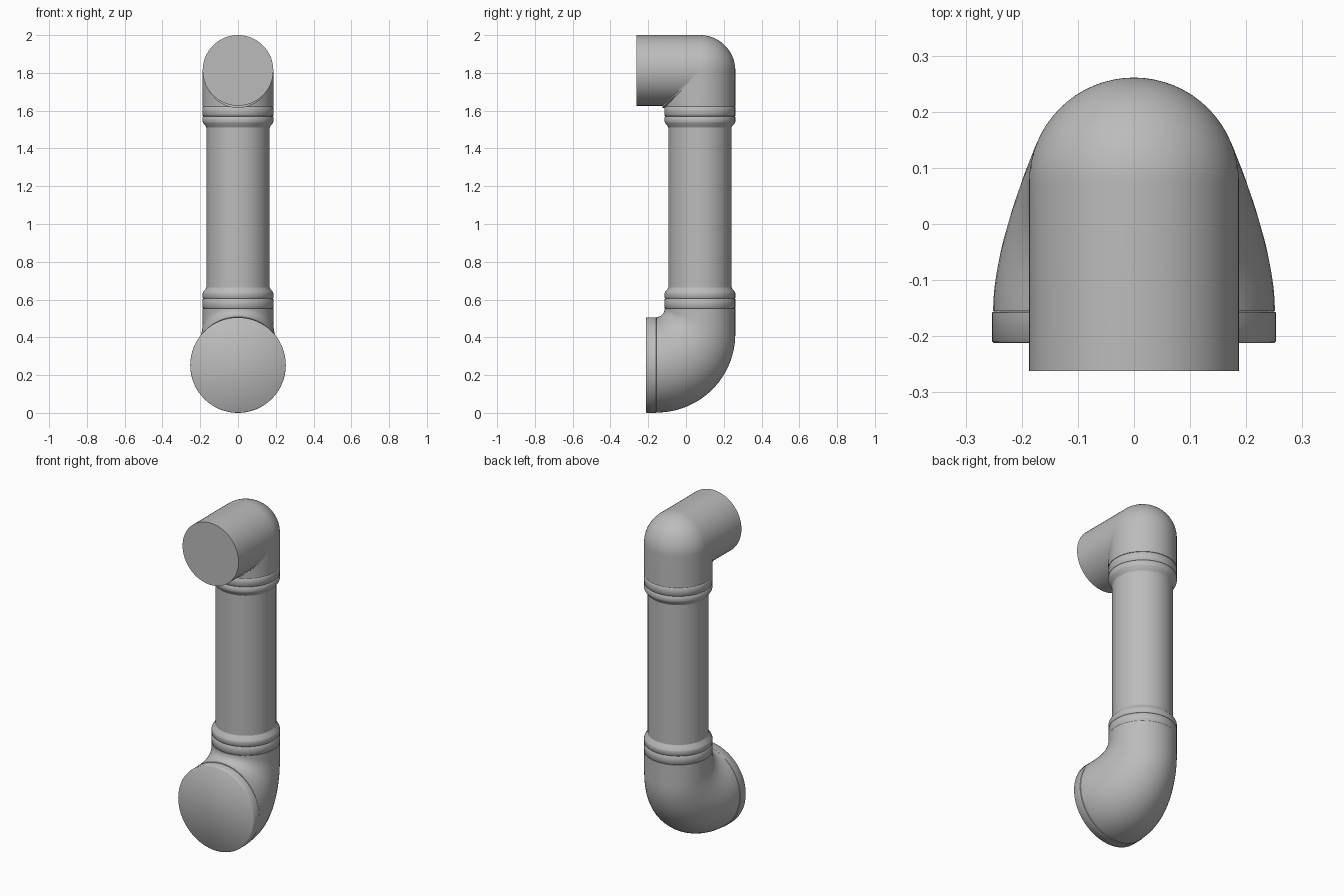
import bpy
import bmesh
from math import sin, cos, pi, radians
from mathutils import Vector

cube = bpy.data.objects.get("Cube")
if cube:
    bpy.data.objects.remove(cube)

SIDES = 64
AXIS_Y = 0.074      # axis of the upright pipe
R_PIPE = 0.167
R_ELBOW = 0.187
R_FLANGE = 0.251

grey = bpy.data.materials.new("pipe grey")
grey.use_nodes = True
colour = (0.5, 0.5, 0.5, 1)
grey.diffuse_color = colour
grey.node_tree.nodes["Principled BSDF"].inputs["Base Color"].default_value = colour


def skin(name, rings):
    """Skin rings given as (inner, outer, half width, centre) in the y-z plane."""
    bm = bmesh.new()
    loops = []
    for inner, outer, width, centre in rings:
        c = Vector(centre)
        loop = []
        for i in range(SIDES):
            a = 2 * pi * i / SIDES
            reach = Vector(outer) - c if cos(a) > 0 else c - Vector(inner)
            p = c + reach * cos(a)
            loop.append(bm.verts.new((width * sin(a), p.x, p.y)))
        loops.append(loop)
    for a, b in zip(loops, loops[1:]):
        for i in range(SIDES):
            j = (i + 1) % SIDES
            bm.faces.new((a[i], a[j], b[j], b[i]))
    bm.faces.new(loops[0])
    bm.faces.new(loops[-1])
    bmesh.ops.remove_doubles(bm, verts=bm.verts, dist=1e-5)
    bmesh.ops.recalc_face_normals(bm, faces=bm.faces)
    mesh = bpy.data.meshes.new(name)
    bm.to_mesh(mesh)
    bm.free()
    mesh.materials.append(grey)
    obj = bpy.data.objects.new(name, mesh)
    bpy.context.collection.objects.link(obj)
    bpy.ops.object.select_all(action='DESELECT')
    obj.select_set(True)
    bpy.context.view_layer.objects.active = obj
    bpy.ops.object.shade_smooth_by_angle(angle=radians(55))
    return obj


def upright(r, z):
    return ((AXIS_Y - r, z), (AXIS_Y + r, z), r, (AXIS_Y, z))


def facing(r, y, z):
    return ((y, z - r), (y, z + r), r, (y, z))


# Upright pipe
skin("upright_pipe", [upright(R_PIPE, 0.62), upright(R_PIPE, 1.56)])

# Collars: a bevelled socket and a plain band at each end
for label, seat, way in (("lower", 0.553, 1), ("upper", 1.622, -1)):
    skin(label + "_band", [upright(r, seat + way * h) for r, h in (
        (0.184, 0), (R_ELBOW, 0.003), (R_ELBOW, 0.049), (0.184, 0.052))])
    skin(label + "_socket", [upright(r, seat + way * h) for r, h in (
        (0.184, 0.052), (R_ELBOW, 0.055), (R_ELBOW, 0.08), (0.185, 0.087),
        (0.171, 0.104), (R_PIPE, 0.112))])

# Upper elbow: domed back, tight inner corner, horizontal outlet
top_z = 2 - R_ELBOW
centre = Vector((AXIS_Y, top_z))
rings = [upright(R_ELBOW, 1.622)]
steps = 32
for k in range(steps + 1):
    t = pi / 2 * k / steps
    d = Vector((cos(t), sin(t)))
    inner = R_ELBOW / max(d) * (1 + 0.06 * sin(2 * t) ** 8)
    rings.append((centre - d * inner, centre + d * R_ELBOW, R_ELBOW, centre))
rings.append(facing(R_ELBOW, -0.262, top_z))
skin("upper_elbow", rings)

# Lower elbow: sweeping bend that widens to the flange
flange_y = -0.155
rings = [upright(R_ELBOW, 0.553)]
bend = AXIS_Y + R_ELBOW - flange_y
for k in range(steps + 1):
    s = k / steps
    t = pi / 2 * s
    outer = Vector((flange_y + bend * cos(t), 0.418 - 0.416 * sin(t)))
    inner = Vector((flange_y + 0.042 * cos(t), 0.553 - 0.045 * sin(t)))
    ease = s * s * (3 - 2 * s)
    width = R_ELBOW + (R_FLANGE - R_ELBOW) * ease
    rings.append((inner, outer, width, (inner + outer) / 2))
skin("lower_elbow", rings)

# Flange closing the lower elbow
skin("flange", [facing(r, y, R_FLANGE + 0.002) for r, y in (
    (R_FLANGE - 0.003, flange_y), (R_FLANGE + 0.002, flange_y - 0.003),
    (R_FLANGE + 0.002, -0.209), (R_FLANGE - 0.001, -0.212))])
